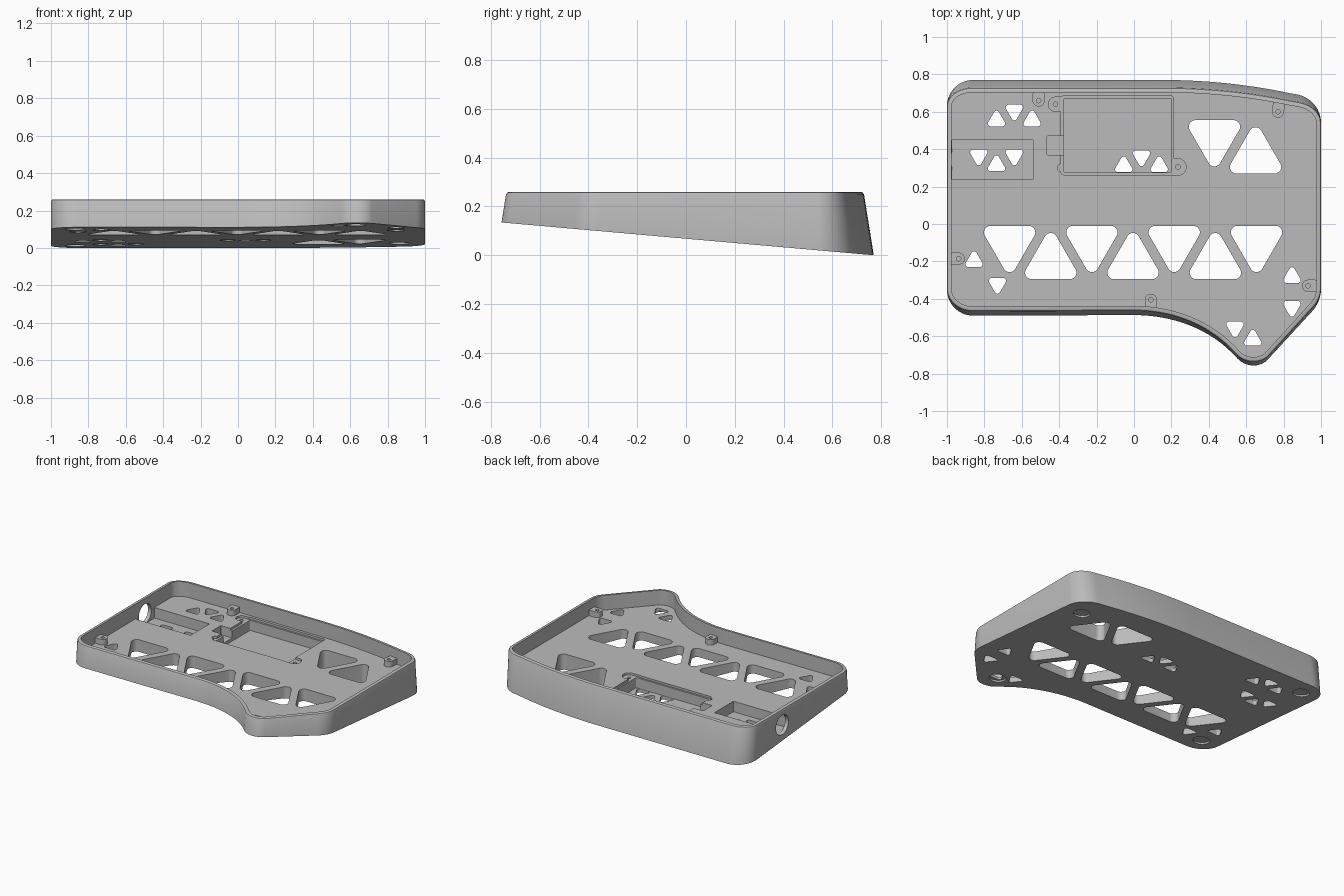
import bpy
import bmesh
import math
from mathutils import Vector

cube = bpy.data.objects.get("Cube")
if cube:
    bpy.data.objects.remove(cube, do_unlink=True)

grey = bpy.data.materials.new("mid grey")
grey.use_nodes = True
grey.diffuse_color = (0.5, 0.5, 0.5, 1)
grey.node_tree.nodes["Principled BSDF"].inputs["Base Color"].default_value = (0.5, 0.5, 0.5, 1)

TOP, FLOOR, DRAFT = 0.26, 0.155, 0.16


def underside(y):
    """Height of the sloping underside."""
    return max(0.0, 0.0677 - 0.088 * y)


def add_object(name, rings):
    """Closed solid from a stack of rings, capped at both ends."""
    bm = bmesh.new()
    loops = [[bm.verts.new(p) for p in ring] for ring in rings]
    n = len(loops[0])
    for a, b in zip(loops, loops[1:]):
        for i in range(n):
            j = (i + 1) % n
            bm.faces.new((a[i], a[j], b[j], b[i]))
    bm.faces.new(loops[0][::-1])
    bm.faces.new(loops[-1])
    bmesh.ops.recalc_face_normals(bm, faces=bm.faces)
    mesh = bpy.data.meshes.new(name)
    bm.to_mesh(mesh)
    bm.free()
    mesh.materials.append(grey)
    ob = bpy.data.objects.new(name, mesh)
    bpy.context.collection.objects.link(ob)
    return ob


def rounded(centres, r, n=48):
    """Convex outline: the given corner centres grown by radius r."""
    out = []
    for k in range(n):
        a = (k + 0.5) * math.tau / n
        d = Vector((math.cos(a), math.sin(a)))
        out.append(max((Vector(c) for c in centres), key=lambda c: c.dot(d)) + r * d)
    return out


def rect(x0, x1, y0, y1, r):
    return rounded([(x0 + r, y0 + r), (x1 - r, y0 + r), (x1 - r, y1 - r), (x0 + r, y1 - r)], r)


def triangle(x, y, up, size, r):
    base = math.pi / 2 if up else -math.pi / 2
    angles = [base + k * math.tau / 3 for k in range(3)]
    return rounded([(x + size * math.cos(a), y + size * math.sin(a)) for a in angles], r)


def prism(name, outline, z0, z1):
    height = z1 if callable(z1) else lambda y: z1
    return add_object(name, [[(p.x, p.y, z0) for p in outline],
                             [(p.x, p.y, height(p.y)) for p in outline]])


def cut(target, cutter):
    """Subtract the cutter for good and drop it."""
    mod = target.modifiers.new("cut", "BOOLEAN")
    mod.operation, mod.solver, mod.object = "DIFFERENCE", "EXACT", cutter
    bpy.context.view_layer.objects.active = target
    bpy.ops.object.modifier_apply(modifier=mod.name)
    bpy.data.objects.remove(cutter, do_unlink=True)


def case_outline():
    """Bends as start, control, end; straight runs join them."""
    bends = [((-1, -0.35), (-1, -0.49), (-0.86, -0.49)),
             ((0, -0.487), (0.32, -0.487), (0.52, -0.685)),
             ((0.545, -0.71), (0.63, -0.815), (0.715, -0.725)),
             ((0.945, -0.475), (1, -0.42), (1, -0.345)),
             ((1, 0.54), (1, 0.67), (0.87, 0.693)),
             ((0.83, 0.70), (0.5, 0.77), (0.15, 0.77)),
             ((-0.86, 0.77), (-1, 0.77), (-1, 0.63))]
    pts = []
    for bend in bends:
        a, c, b = map(Vector, bend)
        w = math.sin((a - c).angle(b - c) / 2)
        for k in range(15):
            t = k / 14
            u, v, s = (1 - t) ** 2, 2 * w * t * (1 - t), t * t
            pts.append((a * u + c * v + b * s) / (u + v + s))
    return pts


# Tray body: drafted front and back walls, rounded rim, flat floor
base = case_outline()
count = len(base)
normals = []
for i in range(count):
    d = (base[(i + 1) % count] - base[i - 1]).normalized()
    normals.append(Vector((d.y, -d.x)))


def ring(z, inset=0.0, draft_z=None):
    out = []
    for p, n in zip(base, normals):
        rise = (z if draft_z is None else draft_z) - underside(p.y)
        q = p - n * inset
        out.append((q.x, q.y - DRAFT * rise * n.y, z))
    return out


rings = [[(p.x, p.y, underside(p.y)) for p in base],
         ring(TOP - 0.012), ring(TOP - 0.0035, 0.0035), ring(TOP, 0.012),
         ring(TOP, 0.025), ring(FLOOR, 0.025, TOP)]
body = add_object("case_body", rings)

# Shallow battery lid ledge with screw tabs, then the deep battery bay
ledge = FLOOR - 0.015
cut(body, prism("lid_ledge", rect(-0.39, 0.21, 0.263, 0.685, 0.015), ledge, 0.2))
for x, y, reach, r in ((-0.42, 0.64, 0.06, 0.038), (0.235, 0.305, -0.06, 0.044),
                       (-0.39, 0.30, 0.06, 0.02)):
    cut(body, prism("lid_tab", rounded([(x, y), (x + reach, y)], r), ledge, 0.2))
cut(body, prism("battery_bay", rect(-0.375, 0.2, 0.275, 0.672, 0.01), 0.068, 0.2))
cut(body, prism("wire_notch", rect(-0.465, -0.37, 0.37, 0.47, 0.004), 0.09, 0.2))
for x, y in ((-0.42, 0.64), (0.235, 0.305)):
    cut(body, prism("lid_screw_hole", rounded([(x, y)], 0.012, 24), 0.08, 0.2))

# Controller bay and the round port in the left-hand wall
cut(body, prism("controller_bay", rect(-0.974, -0.54, 0.237, 0.45, 0.004), 0.08, 0.2))
port = [Vector((p.x, p.y)) for p in rounded([(0.345, 0.15)], 0.07)]
cut(body, add_object("port", [[(x, p.x, p.y) for p in port] for x in (-1.1, -0.955)]))

# Large triangular windows
large = [(-0.665 + 0.22 * k, -0.201 if k % 2 else -0.104, k % 2) for k in range(7)]
large += [(0.43, 0.461, 0), (0.65, 0.364, 1)]
for x, y, up in large:
    cut(body, prism("window", triangle(x, y, up, 0.118, 0.035), -0.1, 0.2))

# Small triangular vents: three groups of three, then scattered ones
vents = [(-0.855, -0.197, 1), (-0.73, -0.322, 0), (0.845, -0.282, 1),
         (0.845, -0.445, 0), (0.54, -0.555, 0), (0.635, -0.617, 1)]
for x, y, middle_up in ((-0.64, 0.555, 0), (-0.735, 0.315, 1), (0.04, 0.31, 0)):
    for k in (-1, 0, 1):
        up = middle_up if k == 0 else 1 - middle_up
        vents.append((x + 0.095 * k, y if up else y + 0.05, up))
for x, y, up in vents:
    cut(body, prism("vent", triangle(x, y, up, 0.036, 0.015), -0.1, 0.2))

# Round foot recesses in the underside
for x, y in ((-0.87, 0.64), (0.86, 0.50), (-0.87, -0.36), (0.63, -0.62)):
    cut(body, prism("foot_recess", rounded([(x, y)], 0.055), -0.1,
                    lambda h: underside(h) + 0.012))

# Screw bosses that merge into the walls
bosses = []
for x, y, dx, dy in ((-0.51, 0.66, 0, 0.03), (0.77, 0.60, 0.005, 0.045),
                     (-0.937, -0.185, -0.03, 0), (0.93, -0.33, 0.035, 0),
                     (0.09, -0.405, 0, -0.03)):
    boss = prism("screw_boss", rounded([(x, y), (x + dx, y + dy)], 0.032), FLOOR - 0.005, 0.195)
    cut(boss, prism("boss_hole", rounded([(x, y)], 0.012, 24), 0.165, 0.3))
    bosses.append(boss)

# Smooth curved walls, keep creases sharp
bpy.ops.object.select_all(action="DESELECT")
for ob in [body] + bosses:
    ob.select_set(True)
bpy.context.view_layer.objects.active = body
bpy.ops.object.shade_smooth_by_angle(angle=math.radians(30))
